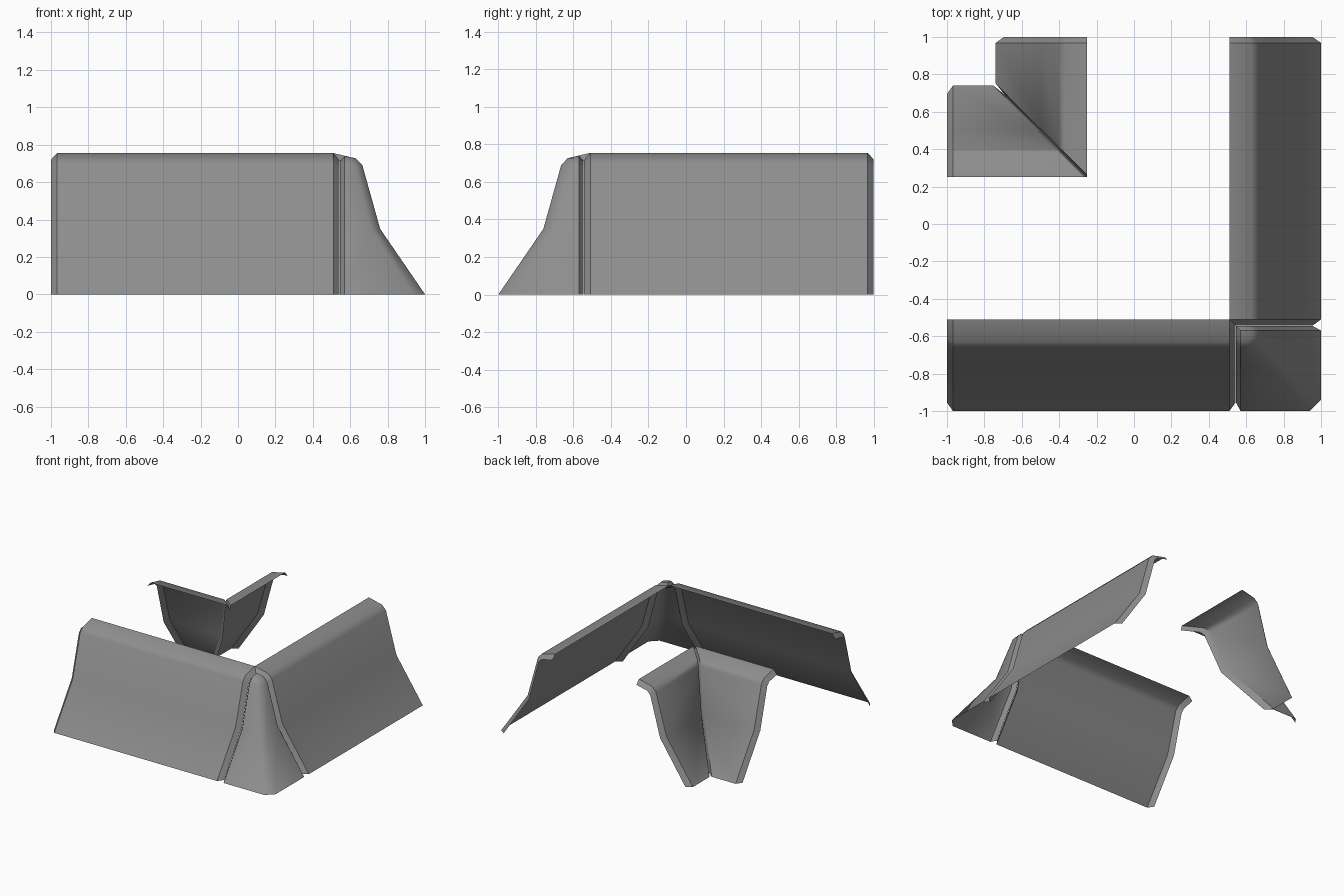
import bpy, bmesh, math

cube = bpy.data.objects.get("Cube")
if cube:
    bpy.data.objects.remove(cube)

grey = bpy.data.materials.new("concrete grey")
grey.use_nodes = True
COLOUR = (0.27, 0.27, 0.27, 1)
grey.diffuse_color = COLOUR
grey.node_tree.nodes["Principled BSDF"].inputs["Base Color"].default_value = COLOUR

# Wall cross-section (distance outward, height) and the same line set back for the end lips
INNER = 0.51
MAIN = [(1.0, 0), (0.76, 0.35), (0.665, 0.69), (0.63, 0.727), (INNER, 0.755)]
LIP = [(0.955, 0), (0.725, 0.34), (0.635, 0.67), (0.61, 0.697), (INNER, 0.72)]


def swap(p):
    """Mirror a point across the diagonal of the plan."""
    return (-p[1], -p[0], p[2])


def sheet(name, patches):
    """Skin each patch (a list of equal rows of points) and weld them into one open sheet."""
    bm = bmesh.new()
    for rows in patches:
        grid = [[bm.verts.new(p) for p in row] for row in rows]
        for a, b in zip(grid, grid[1:]):
            for i in range(len(a) - 1):
                bm.faces.new((a[i], a[i + 1], b[i + 1], b[i]))
    bmesh.ops.remove_doubles(bm, verts=bm.verts, dist=0.0005)
    bm.normal_update()
    bmesh.ops.reverse_faces(bm, faces=[f for f in bm.faces if f.normal.z < 0])
    mesh = bpy.data.meshes.new(name)
    bm.to_mesh(mesh)
    bm.free()
    mesh.materials.append(grey)
    obj = bpy.data.objects.new(name, mesh)
    bpy.context.collection.objects.link(obj)
    bpy.ops.object.select_all(action="DESELECT")
    obj.select_set(True)
    bpy.context.view_layer.objects.active = obj
    bpy.ops.object.shade_smooth_by_angle(angle=math.radians(40))
    return obj


def mirrored(rows):
    return [[swap(p) for p in row] for row in rows]


# Two straight walls with set-back lips at both ends
wall = [[(-1, -l, lz), (-0.968, -d, z), (INNER, -d, z), (0.543, -l, lz)]
        for (d, z), (l, lz) in zip(MAIN, LIP)]
sheet("front_wall", [wall])
sheet("side_wall", [mirrored(wall)])

# Outer corner with a chamfered edge that narrows to a small cap
EDGE, SEAM = 0.57, 0.545
chamfers = [0.06, 0.05, 0.04, 0.03, 0]
ring_main = MAIN[:-1] + [(EDGE, 0.74)]
ring_lip = LIP[:-1] + [(SEAM, 0.71)]
corner = []
for (d, z), (l, lz), c in zip(ring_main, ring_lip, chamfers):
    half = [(SEAM, -l, lz), (EDGE, -d, z), (d - c, -d, z)]
    corner.append(half + [swap(p) for p in reversed(half)])
sheet("outer_corner", [corner])

# Inner corner: two short walls meeting in a grooved mitre
START, GROOVE = 0.25, 0.012
arm = []
for (d, z), (l, lz) in zip(MAIN, LIP):
    t, s = d - INNER, l - INNER
    arm.append([(-1, START + s, lz), (-0.968, START + t, z),
                (-START - t - GROOVE, START + t, z), (-START - s, START + s, lz)])
sheet("inner_corner", [arm, mirrored(arm)])
